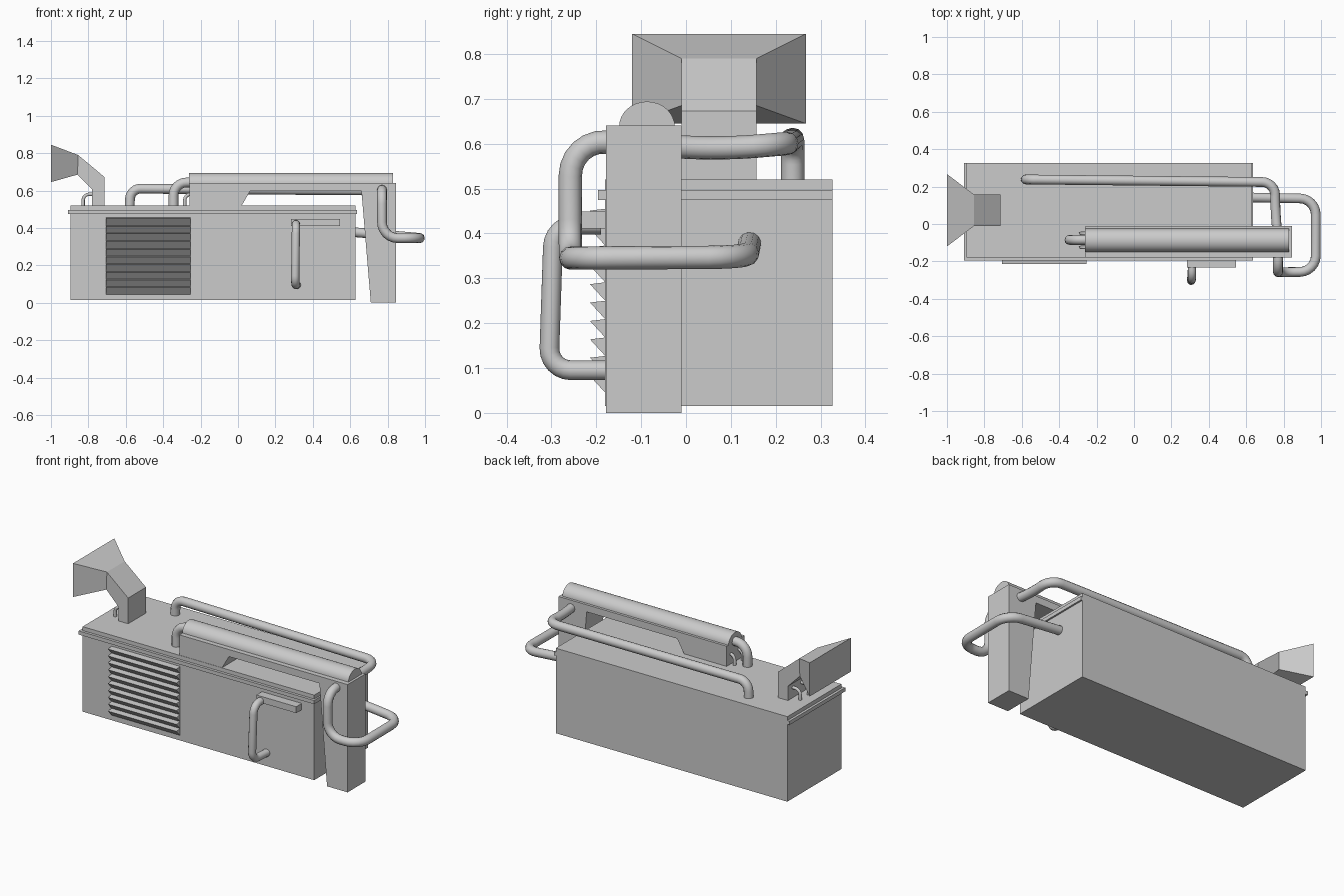
import bpy, bmesh, math
from mathutils import Vector

if "Cube" in bpy.data.objects:
    bpy.data.objects.remove(bpy.data.objects["Cube"])


def finish(name, bm):
    bmesh.ops.recalc_face_normals(bm, faces=bm.faces[:])
    me = bpy.data.meshes.new(name)
    bm.to_mesh(me)
    bm.free()
    ob = bpy.data.objects.new(name, me)
    bpy.context.collection.objects.link(ob)
    return ob


def loft(name, rings):
    """Skin equal-length rings of points and cap both ends."""
    bm = bmesh.new()
    vs = [[bm.verts.new(p) for p in r] for r in rings]
    n = len(vs[0])
    for a, b in zip(vs, vs[1:]):
        for i in range(n):
            j = (i + 1) % n
            bm.faces.new((a[i], a[j], b[j], b[i]))
    bm.faces.new(vs[0])
    bm.faces.new(vs[-1])
    return finish(name, bm)


def prism_x(name, prof, x0, x1):
    return loft(name, [[(x, y, z) for y, z in prof] for x in (x0, x1)])


def prism_y(name, prof, y0, y1):
    return loft(name, [[(x, y, z) for x, z in prof] for y in (y0, y1)])


def box(name, x0, x1, y0, y1, z0, z1):
    return prism_x(name, [(y0, z0), (y1, z0), (y1, z1), (y0, z1)], x0, x1)


def pipe(name, pts, radius, bend, steps=6):
    """Round tube along a path whose corners are rounded."""
    pts = [Vector(p) for p in pts]
    path = [pts[0]]
    for a, b, c in zip(pts, pts[1:], pts[2:]):
        d = min(bend, (a - b).length * 0.49, (c - b).length * 0.49)
        p, q = b + (a - b).normalized() * d, b + (c - b).normalized() * d
        centre = p + q - b
        for i in range(steps + 1):
            t = math.pi / 2 * i / steps
            path.append(centre + (b - q) * math.cos(t) + (b - p) * math.sin(t))
    path.append(pts[-1])
    cu = bpy.data.curves.new(name, 'CURVE')
    cu.dimensions = '3D'
    cu.bevel_depth = radius
    cu.bevel_resolution = 4
    cu.use_fill_caps = True
    sp = cu.splines.new('POLY')
    sp.points.add(len(path) - 1)
    for s, p in zip(sp.points, path):
        s.co = (*p, 1)
    sp.use_smooth = True
    tmp = bpy.data.objects.new(name + "_path", cu)
    bpy.context.collection.objects.link(tmp)
    dg = bpy.context.evaluated_depsgraph_get()
    me = bpy.data.meshes.new_from_object(tmp.evaluated_get(dg))
    bpy.data.objects.remove(tmp)
    ob = bpy.data.objects.new(name, me)
    bpy.context.collection.objects.link(ob)
    return ob


# Main casing with lid and protruding lip
box("casing", -0.895, 0.627, -0.18, 0.327, 0.015, 0.475)
box("lid_lip", -0.91, 0.637, -0.196, 0.327, 0.475, 0.497)
box("lid", -0.895, 0.627, -0.18, 0.327, 0.497, 0.52)

# Louvred vent: wedge slats with flat tops
N = 10
step = 0.41 / N
for i in range(N):
    z = 0.045 + step * i
    prism_x(f"vent_slat_{i + 1}",
            [(-0.175, z), (-0.18, z), (-0.214, z + step * 0.9),
             (-0.18, z + step), (-0.175, z + step)], -0.705, -0.255)

# Door block and lever
box("lever_block", 0.283, 0.545, -0.232, -0.175, 0.411, 0.449)
pipe("lever", [(0.31, -0.19, 0.42), (0.31, -0.295, 0.42),
               (0.305, -0.306, 0.095), (0.315, -0.17, 0.095)], 0.022, 0.05)

# Arm bracket: block on the lid, beam and tapered leg down to the floor
prism_y("arm_bracket", [(-0.26, 0.51), (0.015, 0.51), (0.02, 0.52), (0.065, 0.598),
                        (0.66, 0.598), (0.71, 0.0), (0.845, 0.0), (0.845, 0.64),
                        (-0.26, 0.64)], -0.178, -0.01)

# Rounded cylinder lying on the bracket
arc = [(-0.087 + 0.062 * math.cos(math.pi * i / 16),
        0.638 + 0.056 * math.sin(math.pi * i / 16)) for i in range(17)]
cyl = prism_x("top_cylinder", arc, -0.262, 0.83)
for p in cyl.data.polygons:
    p.use_smooth = len(p.vertices) == 4 and abs(p.normal.z) > 0.05 and p.normal.z > 0

# Short elbow from the cylinder into the lid
pipe("cylinder_elbow", [(-0.2, -0.085, 0.643), (-0.345, -0.085, 0.643),
                        (-0.345, -0.085, 0.5)], 0.026, 0.09)

# Long pipe: along the back, through the leg, around the right end
pipe("long_pipe", [(-0.58, 0.238, 0.5), (-0.575, 0.238, 0.61), (0.755, 0.224, 0.6),
                   (0.755, 0.08, 0.588), (0.77, -0.09, 0.597), (0.77, -0.258, 0.61),
                   (0.77, -0.258, 0.345), (0.972, -0.255, 0.345),
                   (0.972, 0.135, 0.347), (0.61, 0.142, 0.378)], 0.026, 0.085)

# Exhaust stack with flared mouth, as four rings
Y0, Y1 = -0.01, 0.157
sections = [(-0.78, 0.51, -0.715, 0.51, Y0, Y1),
            (-0.78, 0.605, -0.715, 0.673, Y0, Y1),
            (-0.858, 0.685, -0.855, 0.79, Y0, Y1),
            (-1.0, 0.645, -1.0, 0.845, -0.12, 0.267)]
loft("exhaust_horn", [[(xa, a, za), (xb, a, zb), (xb, b, zb), (xa, b, za)]
                      for xa, za, xb, zb, a, b in sections])

# Pairs of thin hoses beside the stack and the bracket
for part, x, ys in (("stack_hose", -0.828, (0.03, 0.11)),
                    ("bracket_hose", -0.285, (-0.125, -0.05))):
    for i, y in enumerate(ys):
        pipe(f"{part}_{i + 1}", [(x, y, 0.51), (x, y, 0.58), (x + 0.065, y, 0.58)],
             0.009, 0.035, 4)
